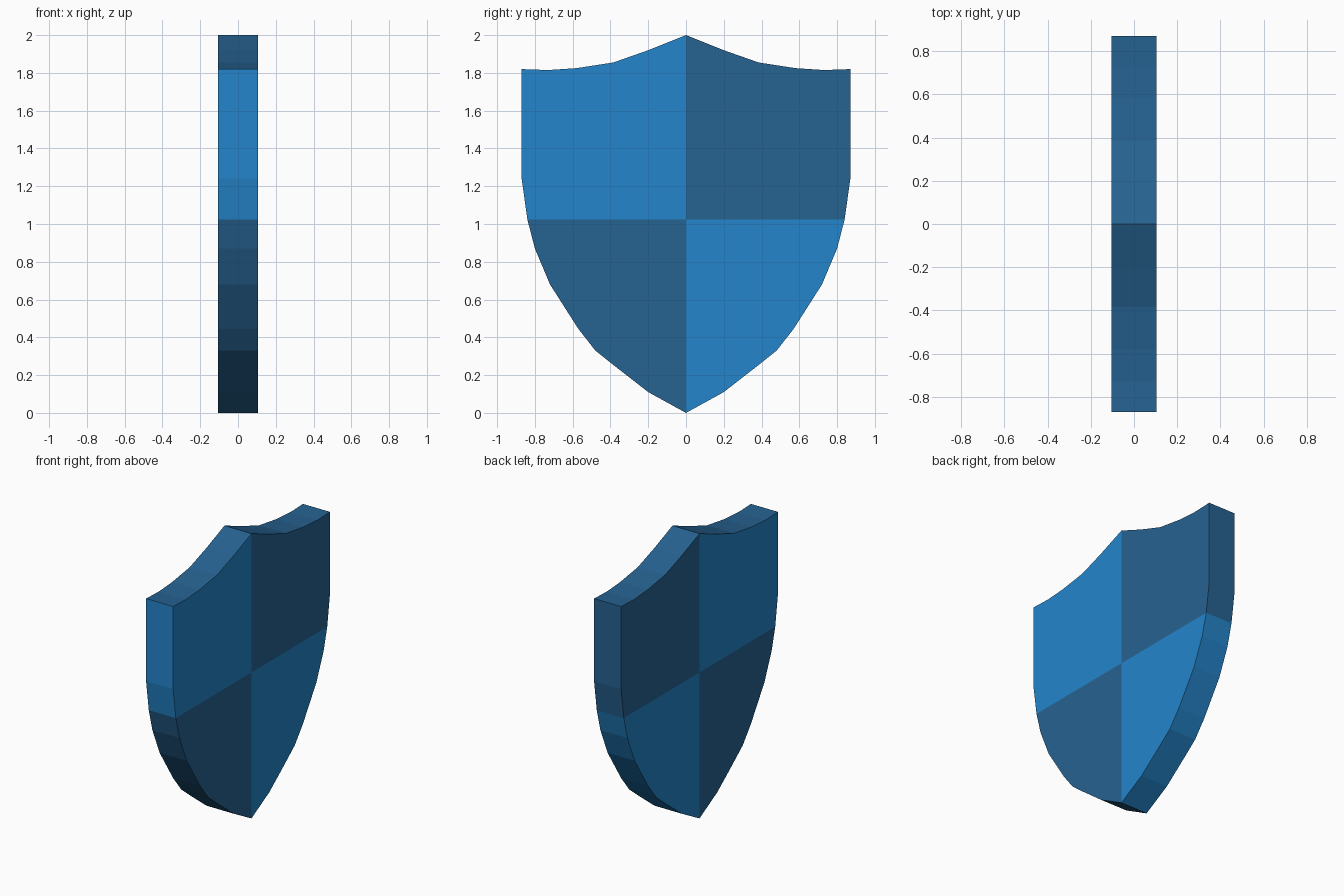
import bpy, bmesh
from mathutils import Vector

if "Cube" in bpy.data.objects:
    bpy.data.objects.remove(bpy.data.objects["Cube"])

HALF_THICK = 0.105
SPLIT_Z = 1.025

# right half of the outline (y, z), from the top peak down to the bottom point
HALF = [(0, 2.0), (0.2, 1.92), (0.385, 1.855), (0.58, 1.825), (0.73, 1.815),
        (0.87, 1.82), (0.87, 1.24), (0.84, SPLIT_Z), (0.80, 0.87), (0.72, 0.68),
        (0.57, 0.445), (0.48, 0.33), (0.38, 0.25), (0.2, 0.11), (0, 0)]


def srgb(r, g, b):
    lin = [(c / 255 / 12.92) if c < 10 else ((c / 255 + 0.055) / 1.055) ** 2.4
           for c in (r, g, b)]
    return (*lin, 1.0)


def material(name, colour):
    m = bpy.data.materials.new(name)
    m.diffuse_color = colour
    m.use_nodes = True
    m.node_tree.nodes["Principled BSDF"].inputs["Base Color"].default_value = m.diffuse_color
    return m


# full outline, extruded through the thickness
outline = HALF + [(-y, z) for y, z in HALF[-2:0:-1]]
bm = bmesh.new()
face = bm.faces.new([bm.verts.new((-HALF_THICK, y, z)) for y, z in outline])
new = bmesh.ops.extrude_face_region(bm, geom=[face], use_keep_orig=True)["geom"]
bmesh.ops.translate(bm, vec=(2 * HALF_THICK, 0, 0),
                    verts=[v for v in new if isinstance(v, bmesh.types.BMVert)])

# cut into quarters
for co, no in (((0, 0, 0), (0, 1, 0)), ((0, 0, SPLIT_Z), (0, 0, 1))):
    bmesh.ops.bisect_plane(bm, geom=bm.verts[:] + bm.edges[:] + bm.faces[:],
                           dist=1e-5, plane_co=Vector(co), plane_no=Vector(no))
bmesh.ops.recalc_face_normals(bm, faces=bm.faces[:])
bm.normal_update()

# chequered quarters, with the whole top rim dark
for f in bm.faces:
    c = f.calc_center_median()
    light = (c.y < 0) == (c.z > SPLIT_Z)
    f.material_index = 0 if light and f.normal.z < 0.3 else 1
    f.smooth = False

mesh = bpy.data.meshes.new("shield")
bm.to_mesh(mesh)
bm.free()
mesh.materials.append(material("light blue", srgb(36, 133, 203)))
mesh.materials.append(material("dark blue", srgb(38, 98, 145)))
shield = bpy.data.objects.new("shield", mesh)
bpy.context.collection.objects.link(shield)
